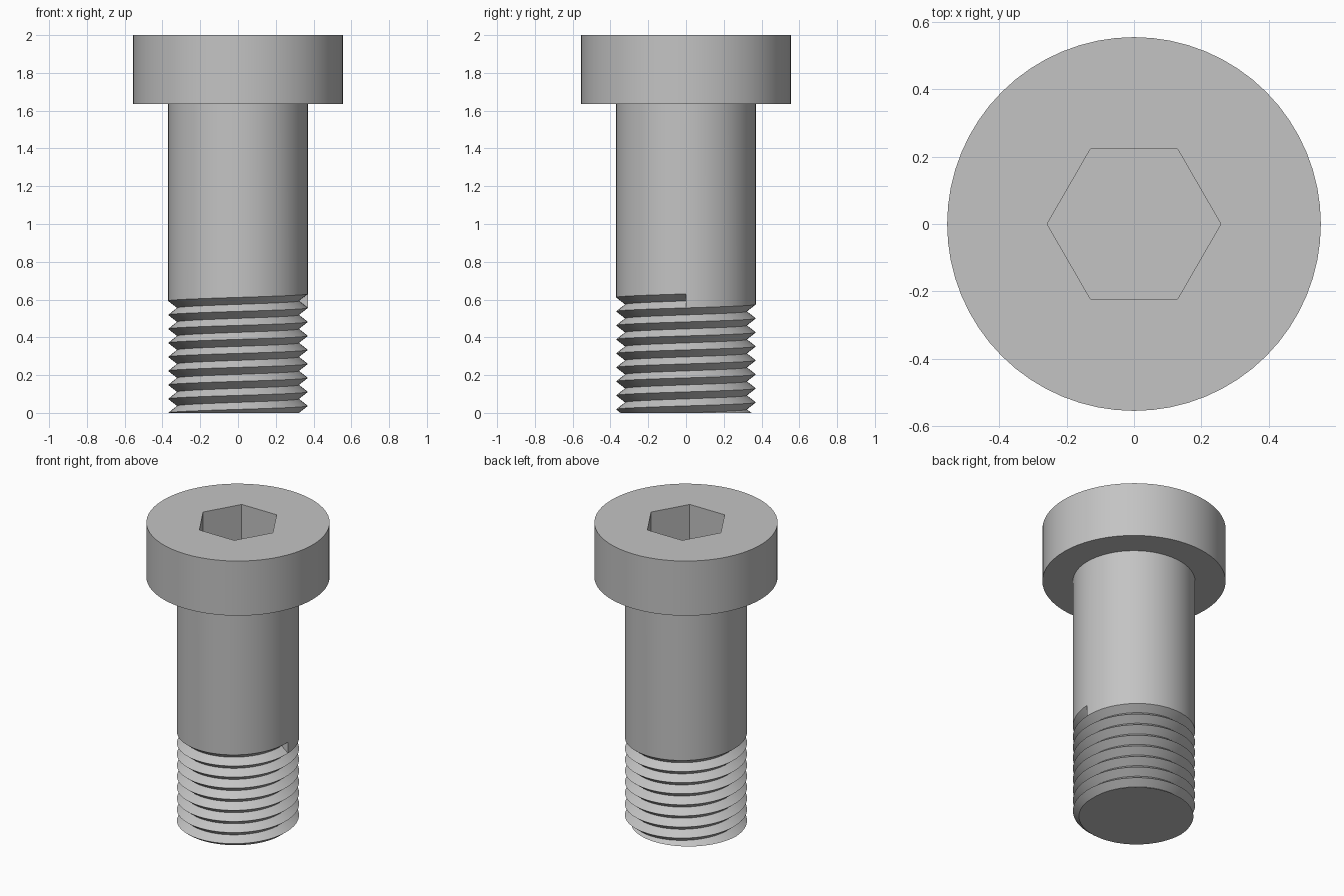
import bpy
import bmesh
from math import pi, cos, sin

if "Cube" in bpy.data.objects:
    bpy.data.objects.remove(bpy.data.objects["Cube"], do_unlink=True)

SEG = 64
HEAD_R, SHANK_R, ROOT_R = 0.555, 0.37, 0.323
HEAD_Z, TOP_Z, THREAD_Z = 1.635, 2.0, 0.63
PITCH = THREAD_Z / 8.5
HEX_R, HEX_DEPTH = 0.258, 0.26

steel = bpy.data.materials.new("grey steel")
steel.use_nodes = True
GREY = (0.55, 0.55, 0.55, 1)
steel.diffuse_color = GREY
steel.node_tree.nodes["Principled BSDF"].inputs["Base Color"].default_value = GREY


def point(bm, r, angle, z):
    return bm.verts.new((r * cos(angle), r * sin(angle), z))


def ring(bm, r, z, n=SEG):
    return [point(bm, r, 2 * pi * i / n, z) for i in range(n)]


def skin(bm, a, b):
    n = len(a)
    for i in range(n):
        j = (i + 1) % n
        bm.faces.new((a[i], a[j], b[j], b[i]))


def finish(bm, name):
    bmesh.ops.recalc_face_normals(bm, faces=bm.faces[:])
    mesh = bpy.data.meshes.new(name)
    bm.to_mesh(mesh)
    bm.free()
    mesh.materials.append(steel)
    obj = bpy.data.objects.new(name, mesh)
    bpy.context.collection.objects.link(obj)
    bpy.ops.object.select_all(action='DESELECT')
    obj.select_set(True)
    bpy.context.view_layer.objects.active = obj
    bpy.ops.object.shade_smooth_by_angle(angle=pi / 6)


# Head: cylinder with a hexagonal socket
bm = bmesh.new()
under = ring(bm, SHANK_R, HEAD_Z)
lower = ring(bm, HEAD_R, HEAD_Z)
upper = ring(bm, HEAD_R, TOP_Z)
hex_top = ring(bm, HEX_R, TOP_Z, 6)
hex_floor = ring(bm, HEX_R, TOP_Z - HEX_DEPTH, 6)
skin(bm, under, lower)
skin(bm, lower, upper)
skin(bm, hex_top, hex_floor)
bm.faces.new(hex_floor)
rim = [bm.edges.get((loop[i - 1], loop[i]))
       for loop in (upper, hex_top) for i in range(len(loop))]
bmesh.ops.triangle_fill(bm, edges=rim, use_beauty=True, normal=(0, 0, 1))
finish(bm, "socket_head")

# Shank and thread: V-groove columns that climb one pitch per turn
bm = bmesh.new()
columns, tops = [], []
for i in range(SEG + 1):
    angle = 2 * pi * i / SEG
    start = THREAD_Z - PITCH * (1 - i / SEG)
    column = []
    for k in range(18):
        z = max(0, start - k * PITCH / 2)
        phase = ((start - z) / PITCH) % 1
        depth = 1 - abs(2 * phase - 1)
        column.append(point(bm, SHANK_R + (ROOT_R - SHANK_R) * depth, angle, z))
    columns.append(column)
    tops.append(point(bm, SHANK_R, angle, HEAD_Z))
for i in range(SEG):
    a, b = columns[i], columns[i + 1]
    for k in range(17):
        bm.faces.new((a[k], a[k + 1], b[k + 1], b[k]))
    # The first shank face also takes in the upper corner of the groove end
    corner = [columns[-1][0]] if i == 0 else []
    bm.faces.new([tops[i]] + corner + [a[0], b[0], tops[i + 1]])
# Groove end wall and flat bottom
bm.faces.new(columns[-1][:3])
bm.faces.new([c[-1] for c in columns[:-1]])
bmesh.ops.remove_doubles(bm, verts=bm.verts[:], dist=0.0005)
finish(bm, "threaded_shank")
